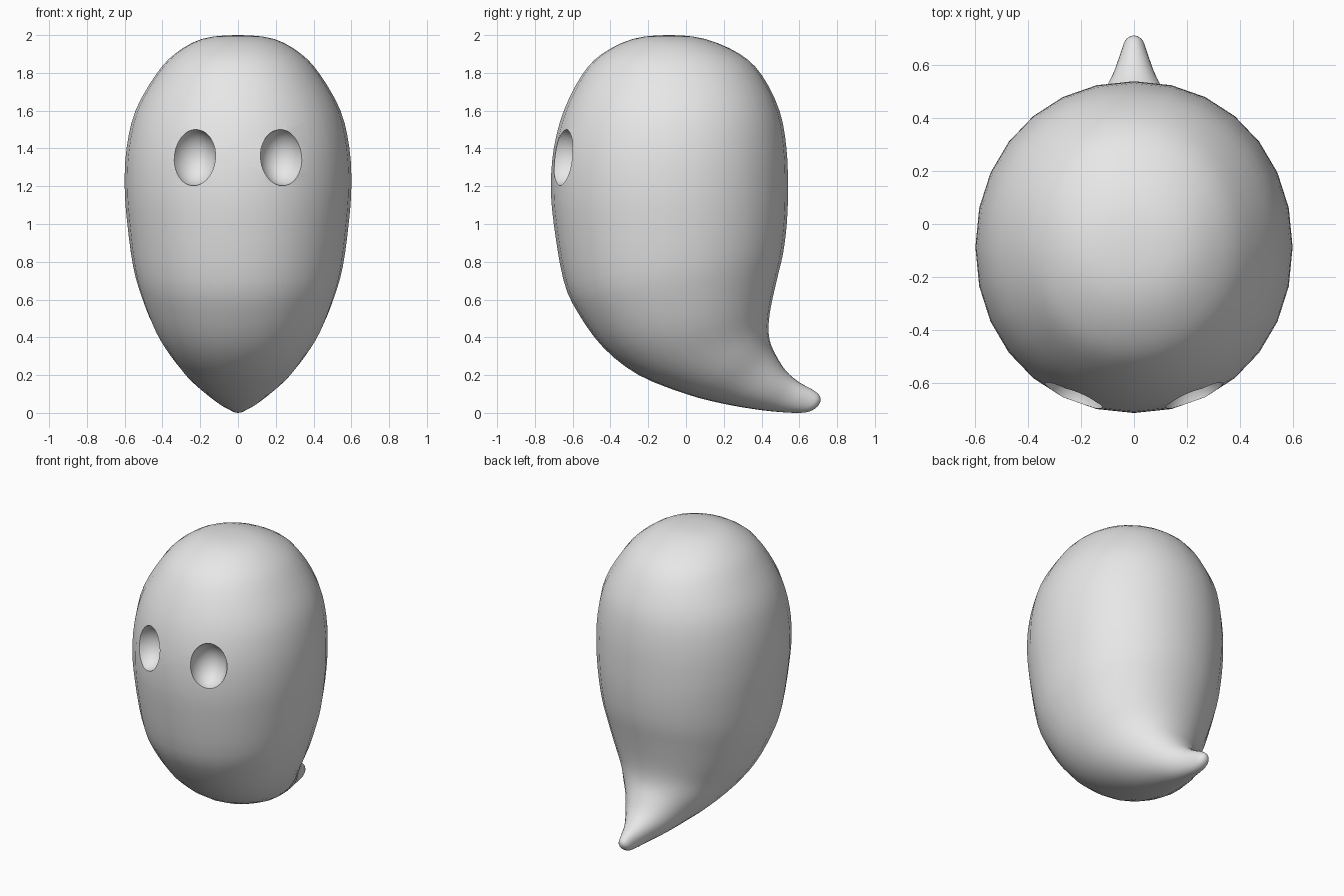
import bpy, bmesh, math
from mathutils import Vector

if "Cube" in bpy.data.objects:
    bpy.data.objects.remove(bpy.data.objects["Cube"])

SEGMENTS = 28   # points around the body
STEPS = 3       # rings between two key sections

grey = bpy.data.materials.new("pale grey")
grey.diffuse_color = (0.8, 0.8, 0.8, 1)
grey.use_nodes = True
grey.node_tree.nodes["Principled BSDF"].inputs["Base Color"].default_value = grey.diffuse_color

# Key sections from crown to tail tip: front y, front z, back y, back z, half width
sections = [
    (-.09, 2.0, -.09, 2.0, 0),
    (-.28, 1.98, .10, 1.98, .19),
    (-.445, 1.90, .285, 1.90, .335),
    (-.55, 1.79, .40, 1.79, .435),
    (-.647, 1.60, .495, 1.60, .543),
    (-.70, 1.40, .532, 1.40, .59),
    (-.715, 1.20, .54, 1.20, .60),
    (-.70, 1.00, .535, 1.02, .587),
    (-.648, .70, .515, .85, .555),
    (-.572, .53, .48, .70, .51),
    (-.437, .345, .45, .565, .445),
    (-.25, .20, .437, .465, .365),
    (0, .10, .443, .385, .285),
    (.19, .05, .472, .313, .21),
    (.36, .02, .527, .225, .143),
    (.48, .006, .598, .163, .088),
    (.60, 0, .675, .12, .052),
    (.665, .012, .71, .085, .034),
    (.705, .045, .705, .045, 0),
]


def mirrored(s):
    """Section reflected through the pole, for smooth round ends."""
    return (s[2], s[3], s[0], s[1], -s[4])


def spline(a, b, c, d, t):
    return [0.5 * (2 * q + (r - p) * t + (2 * p - 5 * q + 4 * r - s) * t * t
                   + (3 * q - p - 3 * r + s) * t ** 3)
            for p, q, r, s in zip(a, b, c, d)]


def fuller(v):
    """Slightly squared circle, for fuller cheeks."""
    return math.copysign(abs(v) ** 0.96, v)


# Body: one skin lofted from the crown down into the curled tail
keys = [mirrored(sections[1])] + sections + [mirrored(sections[-2])]
rows = []
for i in range(1, len(keys) - 2):
    for k in range(STEPS):
        rows.append(spline(*keys[i - 1:i + 3], k / STEPS))

bm = bmesh.new()
crown = bm.verts.new((0, sections[0][0], sections[0][1]))
tip = bm.verts.new((0, sections[-1][0], sections[-1][1]))
rings = []
for fy, fz, by, bz, w in rows[1:]:
    front, back = Vector((0, fy, fz)), Vector((0, by, bz))
    mid, half = (front + back) / 2, (back - front) / 2
    ring = []
    for j in range(SEGMENTS):
        a = 2 * math.pi * j / SEGMENTS
        ring.append(bm.verts.new(mid + half * fuller(math.cos(a))
                                 + Vector((w * fuller(math.sin(a)), 0, 0))))
    rings.append(ring)
for j in range(SEGMENTS):
    n = (j + 1) % SEGMENTS
    bm.faces.new((crown, rings[0][j], rings[0][n]))
    bm.faces.new((tip, rings[-1][n], rings[-1][j]))
    for upper, lower in zip(rings, rings[1:]):
        bm.faces.new((upper[j], lower[j], lower[n], upper[n]))
bmesh.ops.recalc_face_normals(bm, faces=bm.faces)
mesh = bpy.data.meshes.new("ghost_body")
bm.to_mesh(mesh)
bm.free()
body = bpy.data.objects.new("ghost_body", mesh)
bpy.context.collection.objects.link(body)
mesh.materials.append(grey)

# Eye sockets: oval bowls scooped out of the face
for side in (-1, 1):
    bpy.ops.mesh.primitive_uv_sphere_add(segments=32, ring_count=20, radius=1,
                                         location=(side * .238, -.672, 1.355),
                                         rotation=(0, 0, side * math.radians(20)))
    cutter = bpy.context.object
    cutter.name = "eye_socket_cutter"
    cutter.scale = (.121, .14, .152)
    cutter.hide_render = True
    cutter.data.materials.append(grey)
    cut = body.modifiers.new("eye_socket", 'BOOLEAN')
    cut.operation = 'DIFFERENCE'
    cut.solver = 'EXACT'
    cut.object = cutter
    bpy.ops.object.select_all(action='DESELECT')
    body.select_set(True)
    bpy.context.view_layer.objects.active = body
    bpy.ops.object.modifier_apply(modifier=cut.name)
    bpy.data.objects.remove(cutter)

# Smooth skin with crisp socket rims
bpy.ops.object.shade_smooth_by_angle(angle=math.radians(45))
